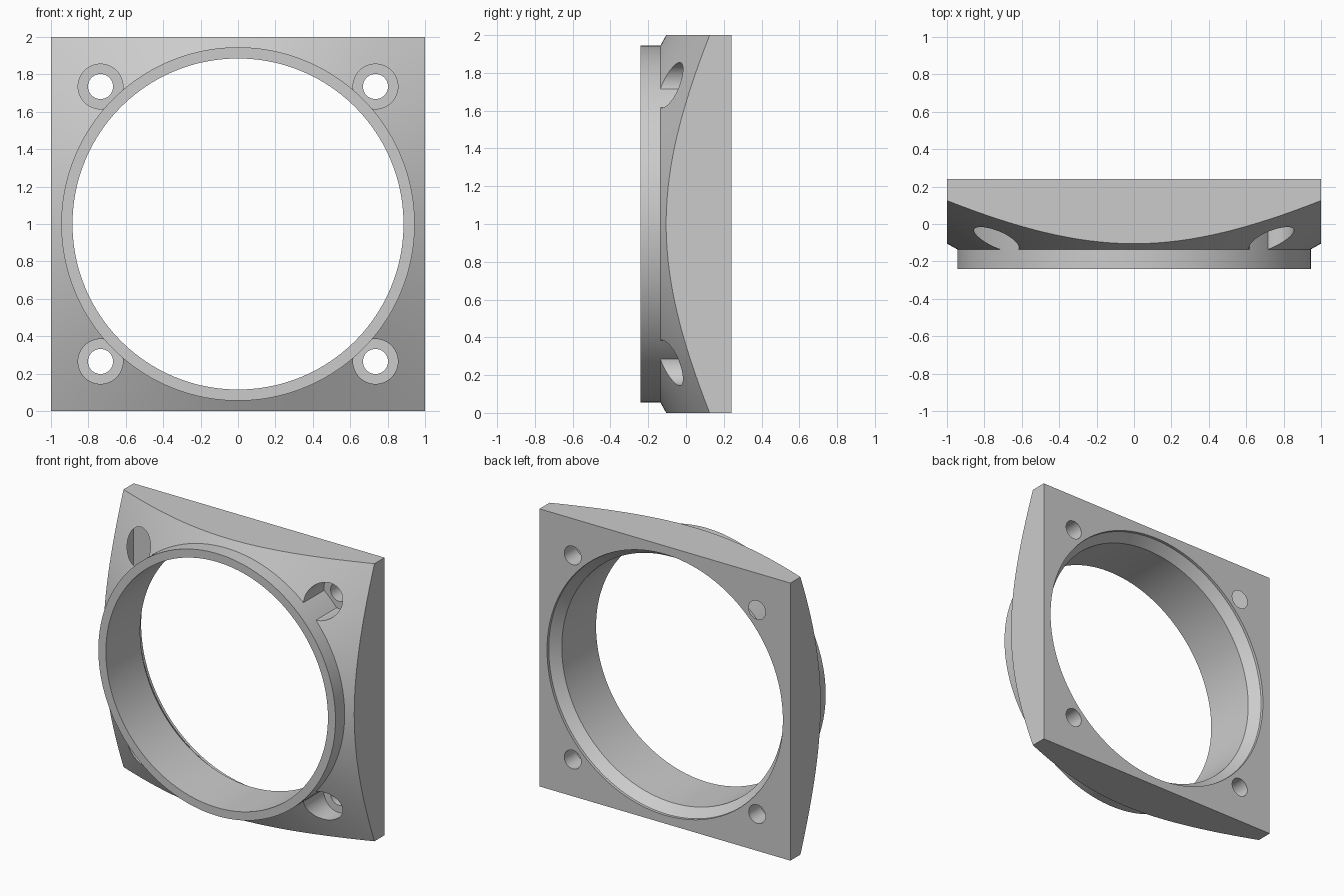
import bpy, bmesh, math
from mathutils import Matrix, Vector

cube = bpy.data.objects.get("Cube")
if cube:
    bpy.data.objects.remove(cube, do_unlink=True)

grey = bpy.data.materials.new("plain grey")
grey.use_nodes = True
COLOUR = (0.6, 0.6, 0.6, 1)
grey.diffuse_color = COLOUR
grey.node_tree.nodes["Principled BSDF"].inputs["Base Color"].default_value = COLOUR

CENTRE = Vector((0, 0, 1))
SEGMENTS = 160


def finish(bm, name):
    bmesh.ops.recalc_face_normals(bm, faces=bm.faces)
    mesh = bpy.data.meshes.new(name)
    bm.to_mesh(mesh)
    bm.free()
    mesh.materials.append(grey)
    obj = bpy.data.objects.new(name, mesh)
    bpy.context.collection.objects.link(obj)
    return obj


def revolve(name, profile):
    """Closed (radius, y) profile turned about the bore axis."""
    bm = bmesh.new()
    verts = [bm.verts.new((r, y, 1)) for r, y in profile]
    edges = [bm.edges.new((v, verts[i - 1])) for i, v in enumerate(verts)]
    bmesh.ops.spin(bm, geom=verts + edges, cent=CENTRE, axis=(0, 1, 0),
                   angle=math.tau, steps=SEGMENTS, use_merge=True)
    bmesh.ops.remove_doubles(bm, verts=bm.verts, dist=1e-5)
    return finish(bm, name)


def cylinders(name, radius, y0, y1):
    """One cylinder at each of the four screw positions."""
    bm = bmesh.new()
    for x in (-SCREW, SCREW):
        for z in (-SCREW, SCREW):
            place = Matrix.Translation((x, (y0 + y1) / 2, 1 + z))
            bmesh.ops.create_cone(
                bm, cap_ends=True, segments=64, radius1=radius, radius2=radius,
                depth=y1 - y0, matrix=place @ Matrix.Rotation(math.pi / 2, 4, "X"))
    return finish(bm, name)


def box(name, size):
    bm = bmesh.new()
    bmesh.ops.create_cube(bm, size=1, matrix=Matrix.Translation(CENTRE) @ Matrix.Diagonal((*size, 1)))
    return finish(bm, name)


def select(obj):
    bpy.ops.object.select_all(action="DESELECT")
    obj.select_set(True)
    bpy.context.view_layer.objects.active = obj


def cut(target, tool, operation):
    mod = target.modifiers.new("cut", "BOOLEAN")
    mod.object, mod.operation, mod.solver = tool, operation, "EXACT"
    select(target)
    bpy.ops.object.modifier_apply(modifier=mod.name)
    bpy.data.objects.remove(tool, do_unlink=True)


SCREW = 0.735
BACK, FRONT = 0.24, -0.24
BORE, RIM, JOIN = 0.885, 0.945, 0.92
SLOPE = 0.556


def cone_y(r):
    return -0.105 + SLOPE * (r - 1)


# Square plate with a conical front and a chamfered rear recess
plate = revolve("mounting_plate", [
    (JOIN, cone_y(JOIN)), (1.5, cone_y(1.5)), (1.5, BACK),
    (0.94, BACK), (0.94, 0.22), (JOIN, 0.195)])
cut(plate, box("square", (2, 1, 2)), "INTERSECT")

# Screw holes with wide counterbores from the front
cut(plate, cylinders("counterbores", 0.12, -0.5, 0.1), "DIFFERENCE")
cut(plate, cylinders("screw_holes", 0.067, -0.5, 0.5), "DIFFERENCE")

# Tube lining the bore and standing proud of the front
collar = revolve("bore_collar", [
    (BORE, FRONT), (RIM, FRONT), (RIM, 0.19), (JOIN, 0.195), (BORE, 0.15)])

for part in (plate, collar):
    select(part)
    bpy.ops.object.shade_smooth_by_angle(angle=math.radians(25))
